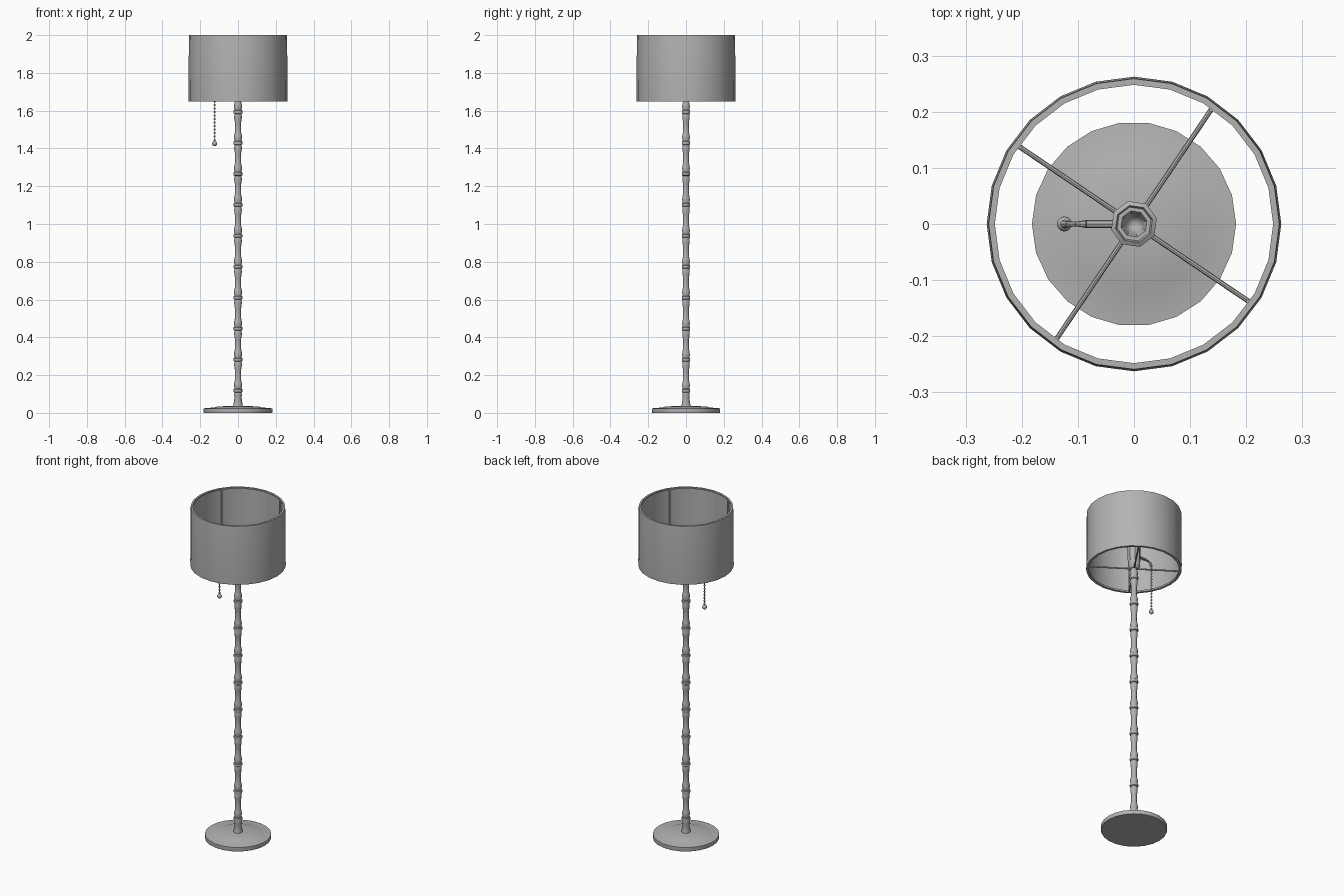
import bpy, bmesh, math
from mathutils import Vector

if "Cube" in bpy.data.objects:
    bpy.data.objects.remove(bpy.data.objects["Cube"])

# One dark grey finish for the whole lamp
grey = bpy.data.materials.new("dark_grey")
grey.diffuse_color = (.45, .45, .45, 1)
grey.use_nodes = True
grey.node_tree.nodes["Principled BSDF"].inputs["Base Color"].default_value = grey.diffuse_color


def finish(name, bm, angle=40):
    bmesh.ops.recalc_face_normals(bm, faces=bm.faces)
    me = bpy.data.meshes.new(name)
    bm.to_mesh(me)
    bm.free()
    me.materials.append(grey)
    ob = bpy.data.objects.new(name, me)
    bpy.context.collection.objects.link(ob)
    bpy.ops.object.select_all(action='DESELECT')
    ob.select_set(True)
    bpy.context.view_layer.objects.active = ob
    bpy.ops.object.shade_smooth_by_angle(angle=math.radians(angle))
    return ob


def lathe(name, profile, sides, closed=False, angle=40, turn=0.0):
    """Revolve (radius, z) points about z; radius 0 makes a pole."""
    bm = bmesh.new()
    rings = []
    for r, z in profile:
        if r == 0:
            rings.append([bm.verts.new((0, 0, z))] * sides)
        else:
            rings.append([bm.verts.new((r * math.cos(turn + 2 * math.pi * i / sides),
                                        r * math.sin(turn + 2 * math.pi * i / sides), z))
                          for i in range(sides)])
    pairs = list(zip(rings, rings[1:])) + ([(rings[-1], rings[0])] if closed else [])
    for a, b in pairs:
        for i in range(sides):
            j = (i + 1) % sides
            bm.faces.new(list(dict.fromkeys((a[i], a[j], b[j], b[i]))))
    return finish(name, bm, angle)


def add_rod(bm, p, q, r1, r2=None, sides=8):
    p, q = Vector(p), Vector(q)
    d = q - p
    m = d.to_track_quat('Z', 'Y').to_matrix().to_4x4()
    m.translation = (p + q) / 2
    bmesh.ops.create_cone(bm, cap_ends=True, segments=sides, radius1=r1,
                          radius2=r1 if r2 is None else r2, depth=d.length, matrix=m)


def add_ball(bm, p, r, u=8, v=6):
    geo = bmesh.ops.create_uvsphere(bm, u_segments=u, v_segments=v, radius=r)
    bmesh.ops.translate(bm, verts=geo['verts'], vec=p)


# Round weighted base
lathe("base", [(0, 0), (.181, 0), (.182, .004), (.182, .024), (.125, .029),
               (.11, .034), (.03, .037), (0, .037)], 22)

# Bamboo-style pole: flared foot, then ten ringed nodes
pole = [(0, .03), (.026, .03), (.024, .045), (.018, .085)]
node = [(-.026, .0205), (-.01, .0185), (-.007, .0235), (-.001, .0235),
        (.001, .0235), (.007, .0235), (.01, .0185), (.026, .0215), (.038, .0205), (.06, .0155)]
for k in range(10):
    zc = .118 + k * .1639
    if k:
        pole += [(.0155, zc - .06), (.0195, zc - .038)]
    pole += [(r, zc + dz) for dz, r in node]
pole.append((0, 1.66))
lathe("pole", pole, 10)

# Hollow bulb socket
lathe("socket", [(0, 1.65), (.022, 1.65), (.034, 1.668), (.034, 1.70), (.036, 1.705),
                 (.036, 1.79), (.042, 1.795), (.042, 1.815), (.034, 1.82), (.031, 1.812),
                 (.024, 1.812), (.019, 1.80), (.016, 1.785), (.009, 1.775), (0, 1.772)],
      8, turn=.25)

# Drum shade with a lip at both ends
lathe("shade", [(.262, 1.648), (.2625, 1.66), (.260, 1.99), (.259, 2.0), (.248, 2.0),
                (.248, 1.992), (.256, 1.99), (.257, 1.66), (.248, 1.658), (.248, 1.648)],
      24, closed=True)

# Spider frame: four spokes with uprights inside the shade
bm = bmesh.new()
for k in range(4):
    a = math.radians(56 + 90 * k)
    c, s = math.cos(a), math.sin(a)
    add_rod(bm, (.02 * c, .02 * s, 1.652), (.25 * c, .25 * s, 1.652), .0045)
    add_rod(bm, (.247 * c, .247 * s, 1.65), (.247 * c, .247 * s, 1.99), .005)
finish("shade_frame", bm)

# Switch arm reaching out of the socket
bm = bmesh.new()
add_rod(bm, (-.03, 0, 1.74), (-.085, 0, 1.74), .0075)
add_rod(bm, (-.085, 0, 1.74), (-.105, 0, 1.737), .007, .004)
add_rod(bm, (-.103, 0, 1.738), (-.118, 0, 1.73), .0045)
add_rod(bm, (-.116, 0, 1.732), (-.124, 0, 1.712), .006, .008)
finish("switch_arm", bm)

# Beaded pull chain with end ball
bm = bmesh.new()
add_rod(bm, (-.124, 0, 1.715), (-.124, 0, 1.43), .002, sides=6)
for k in range(15):
    add_ball(bm, (-.124, 0, 1.704 - k * .0185), .0058)
add_ball(bm, (-.124, 0, 1.426), .0135, 12, 8)
finish("pull_chain", bm)
